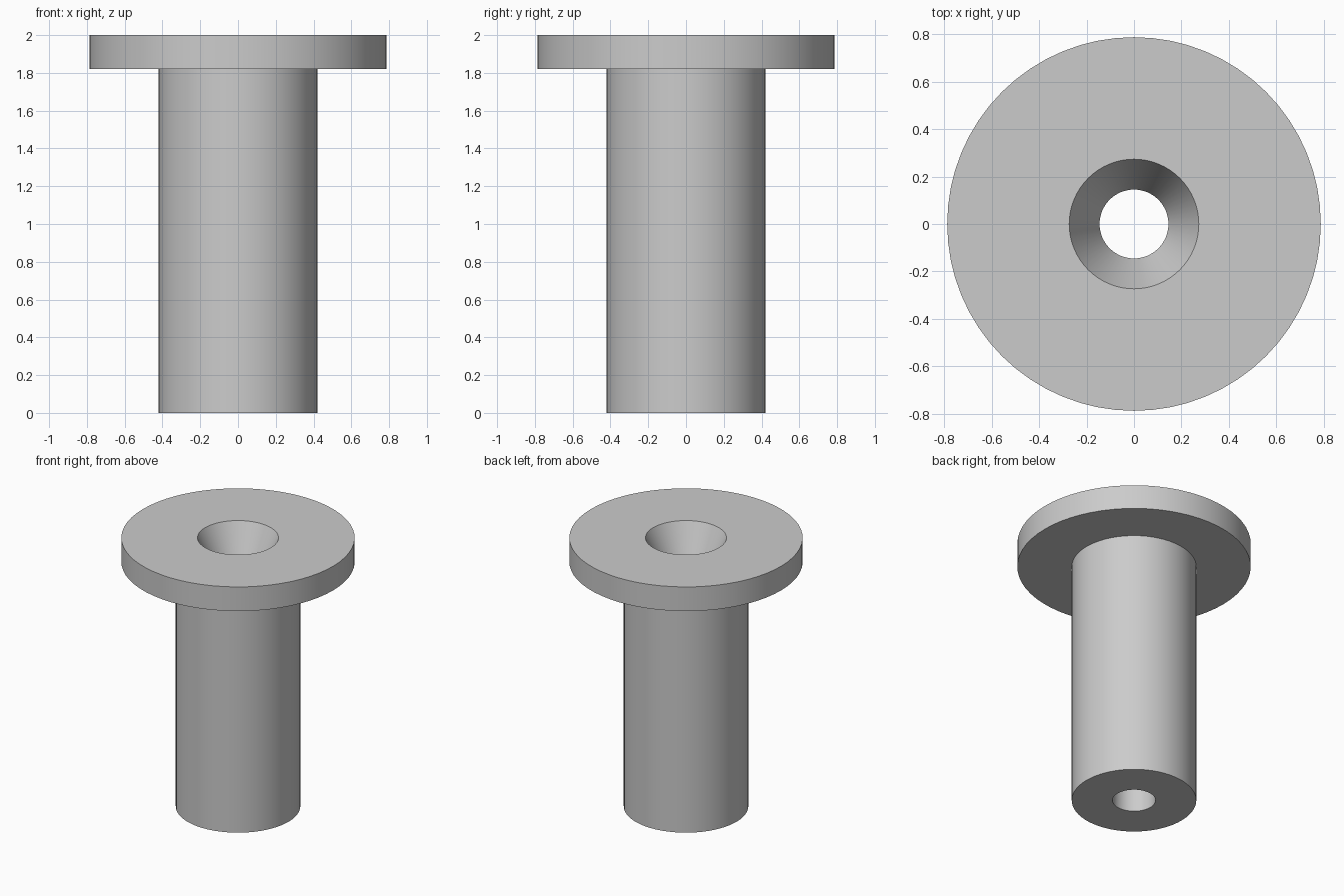
import bpy
import bmesh
import math

cube = bpy.data.objects.get("Cube")
if cube:
    bpy.data.objects.remove(cube, do_unlink=True)

# Dimensions
HEIGHT, FLANGE_BASE = 2.0, 1.82
FLANGE_R, SHAFT_R = 0.787, 0.42
BORE_R, SINK_R, SINK_DEPTH = 0.145, 0.273, 0.27
SEGMENTS = 64

# Plain grey material
grey = bpy.data.materials.new("plain_grey")
grey.use_nodes = True
colour = (0.6, 0.6, 0.6, 1)
grey.diffuse_color = colour
grey.node_tree.nodes["Principled BSDF"].inputs["Base Color"].default_value = colour

# Closed radius/height profile: bore, shaft, flange and countersink
profile = [
    (BORE_R, 0), (SHAFT_R, 0),
    (SHAFT_R, FLANGE_BASE), (FLANGE_R, FLANGE_BASE),
    (FLANGE_R, HEIGHT), (SINK_R, HEIGHT),
    (BORE_R, HEIGHT - SINK_DEPTH),
]

# Revolve the profile into the flanged bushing
bm = bmesh.new()
verts = [bm.verts.new((r, 0, z)) for r, z in profile]
edges = [bm.edges.new((a, b)) for a, b in zip(verts, verts[1:] + verts[:1])]
bmesh.ops.spin(bm, geom=verts + edges, cent=(0, 0, 0), axis=(0, 0, 1),
               angle=math.tau, steps=SEGMENTS, use_merge=True)
bmesh.ops.remove_doubles(bm, verts=bm.verts, dist=0.0001)
bmesh.ops.recalc_face_normals(bm, faces=bm.faces)
mesh = bpy.data.meshes.new("flanged_bushing")
bm.to_mesh(mesh)
bm.free()
mesh.materials.append(grey)

bushing = bpy.data.objects.new("flanged_bushing", mesh)
bpy.context.collection.objects.link(bushing)

# Smooth round walls with crisp rims
bpy.ops.object.select_all(action="DESELECT")
bushing.select_set(True)
bpy.context.view_layer.objects.active = bushing
bpy.ops.object.shade_smooth_by_angle(angle=math.radians(25))
